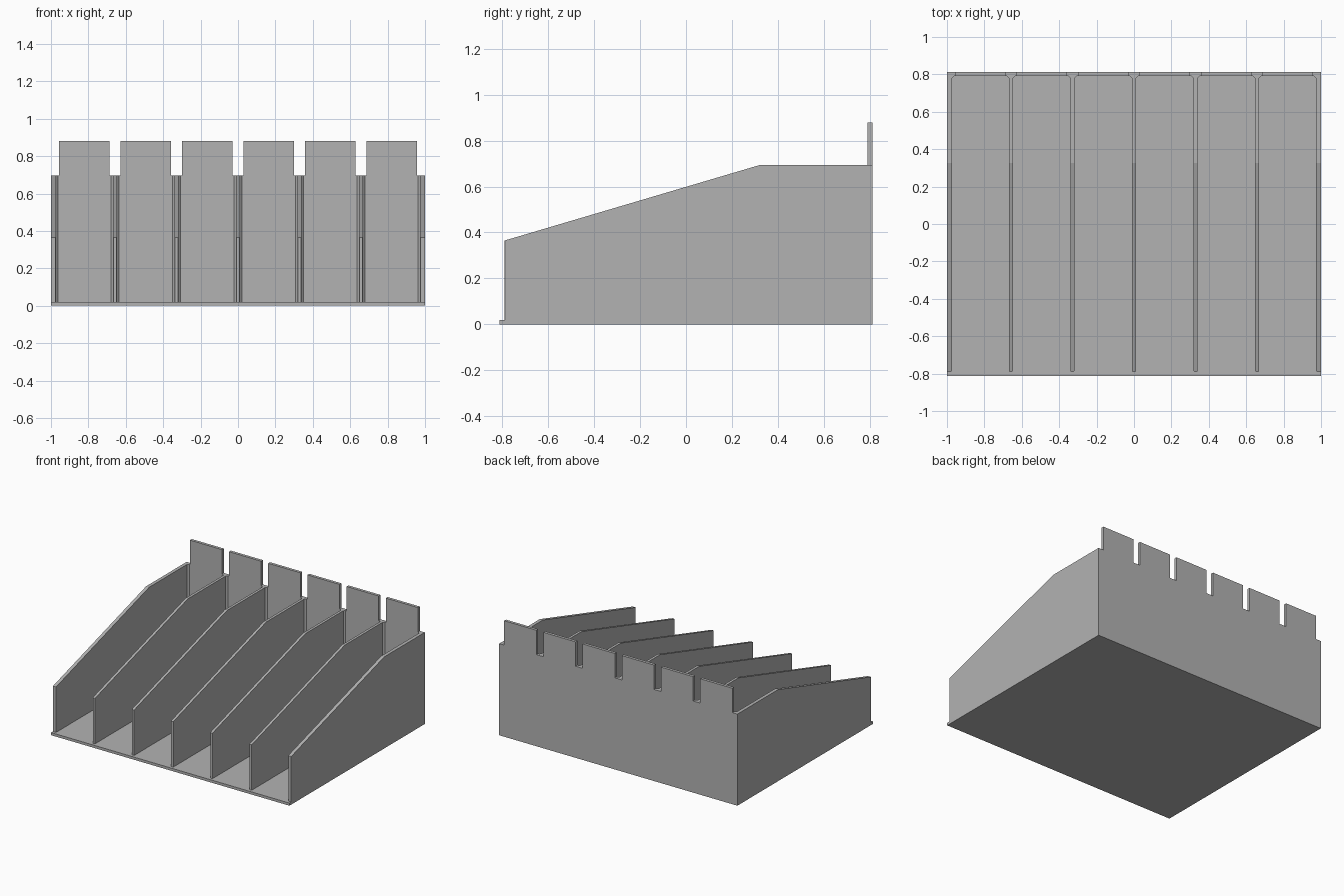
import bpy
import bmesh
from mathutils import Vector

old = bpy.data.objects.get("Cube")
if old:
    bpy.data.objects.remove(old, do_unlink=True)

grey = bpy.data.materials.new("plain grey")
grey.use_nodes = True
grey.diffuse_color = (0.45, 0.45, 0.45, 1)
grey.node_tree.nodes["Principled BSDF"].inputs["Base Color"].default_value = grey.diffuse_color

PITCH, BAYS = 0.329, 6
BASE_T, WALL_Z, TAB_Z = 0.02, 0.695, 0.88
FRONT_Y, BACK_Y, PANEL_Y = -0.79, 0.812, 0.79


def extrude_outline(name, points, direction, bevel_front=0):
    """Closed flat outline pushed along a direction into a solid."""
    bm = bmesh.new()
    face = bm.faces.new([bm.verts.new(p) for p in points])
    result = bmesh.ops.extrude_face_region(bm, geom=[face])
    moved = [v for v in result["geom"] if isinstance(v, bmesh.types.BMVert)]
    bmesh.ops.translate(bm, verts=moved, vec=Vector(direction))
    bmesh.ops.recalc_face_normals(bm, faces=bm.faces)
    if bevel_front:
        edges = [e for e in bm.edges if all(abs(v.co.y - FRONT_Y) < 1e-4 for v in e.verts)
                 and abs(e.verts[0].co.z - e.verts[1].co.z) > 0.1]
        bmesh.ops.bevel(bm, geom=edges, offset=bevel_front, segments=2,
                        profile=0.5, affect='EDGES')
    mesh = bpy.data.meshes.new(name)
    bm.to_mesh(mesh)
    bm.free()
    mesh.materials.append(grey)
    obj = bpy.data.objects.new(name, mesh)
    bpy.context.collection.objects.link(obj)
    return obj


# Floor plate with a small front lip
extrude_outline("floor_plate",
                [(-1, -BACK_Y, 0), (1, -BACK_Y, 0), (1, PANEL_Y, 0), (-1, PANEL_Y, 0)],
                (0, 0, BASE_T))

# Back panel with one raised tab per bay
outline = [(-1, BACK_Y, 0), (-1, BACK_Y, WALL_Z)]
for i in range(BAYS):
    centre = (i - (BAYS - 1) / 2) * PITCH
    for x, z in ((-0.135, WALL_Z), (-0.135, TAB_Z), (0.135, TAB_Z), (0.135, WALL_Z)):
        outline.append((centre + x, BACK_Y, z))
outline += [(1, BACK_Y, WALL_Z), (1, BACK_Y, 0)]
extrude_outline("back_panel", outline, (0, PANEL_Y - BACK_Y, 0))

# Sloping dividers; the outermost two are the thicker side walls
for i in range(BAYS + 1):
    centre = (i - BAYS / 2) * PITCH
    outer = i in (0, BAYS)
    half = 0.013 if outer else 0.01
    left = centre - half
    bottom = 0 if outer else BASE_T
    side = [(FRONT_Y, BASE_T), (FRONT_Y, 0.365), (0.325, WALL_Z),
            (PANEL_Y, WALL_Z), (PANEL_Y, BASE_T)]
    extrude_outline("side_wall" if outer else "divider",
                    [(left, y, z) for y, z in side], (2 * half, 0, 0), 0.004)

    # Corner fillets where a divider meets the back panel
    for s in (-1, 1):
        x = centre + s * half
        if abs(x) < 0.99:
            extrude_outline("corner_fillet",
                            [(x, PANEL_Y - 0.012, BASE_T), (x + s * 0.012, PANEL_Y, BASE_T),
                             (x, PANEL_Y, BASE_T)],
                            (0, 0, WALL_Z - BASE_T))
